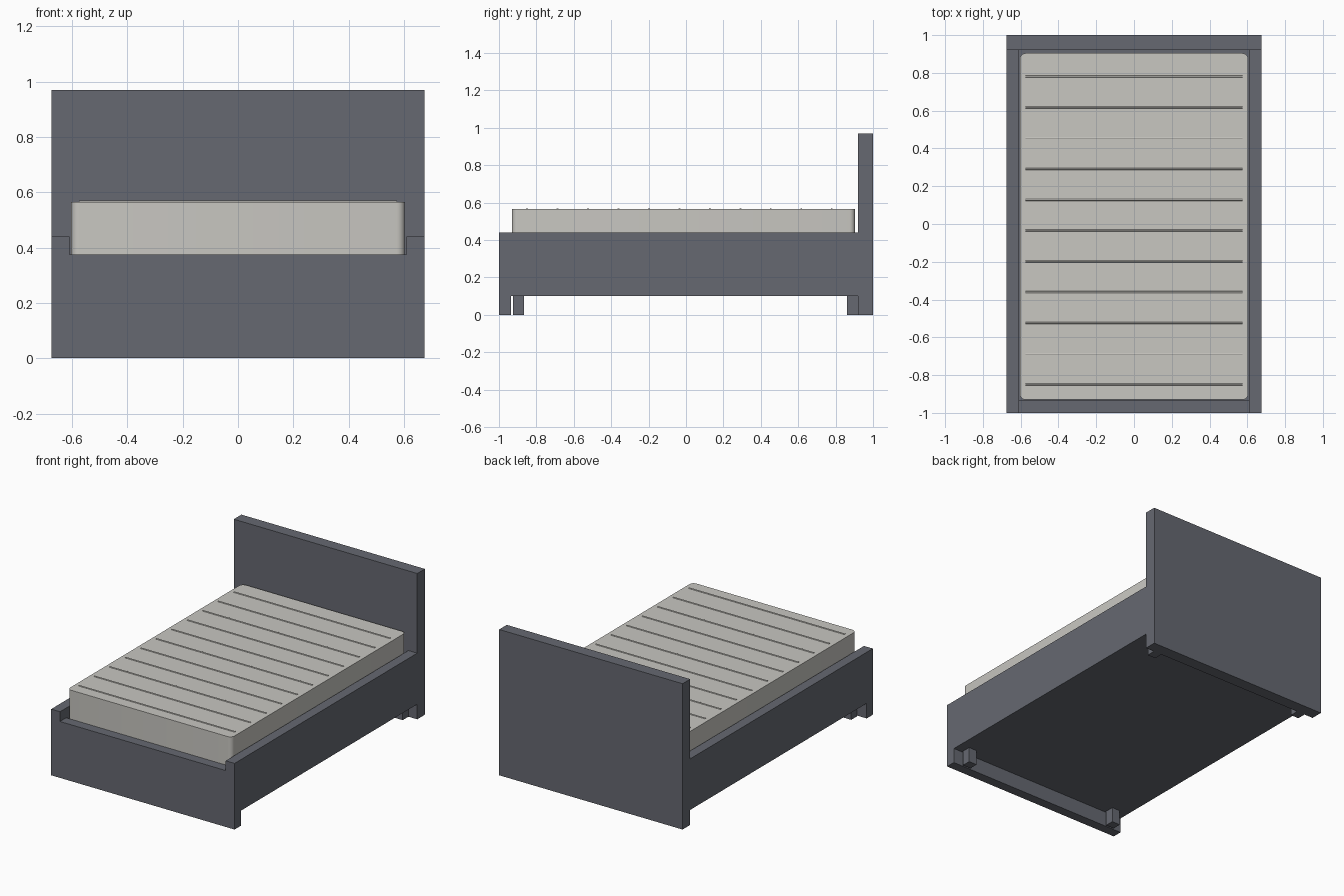
import bpy
import bmesh
import math
from mathutils import Matrix, Vector

cube = bpy.data.objects.get("Cube")
if cube:
    bpy.data.objects.remove(cube, do_unlink=True)


def material(name, rgb):
    mat = bpy.data.materials.new(name)
    mat.use_nodes = True
    colour = (*rgb, 1.0)
    mat.diffuse_color = colour
    mat.node_tree.nodes["Principled BSDF"].inputs["Base Color"].default_value = colour
    return mat


slate = material("slate grey", (0.132, 0.14, 0.165))
linen = material("warm linen", (0.58, 0.57, 0.535))


def finish(name, bm, mat):
    bmesh.ops.recalc_face_normals(bm, faces=bm.faces)
    mesh = bpy.data.meshes.new(name)
    bm.to_mesh(mesh)
    bm.free()
    mesh.materials.append(mat)
    obj = bpy.data.objects.new(name, mesh)
    bpy.context.collection.objects.link(obj)
    return obj


def box(name, low, high, mat):
    low, high = Vector(low), Vector(high)
    bm = bmesh.new()
    bmesh.ops.create_cube(bm, size=1, matrix=Matrix.Translation((low + high) / 2)
                          @ Matrix.Diagonal((*(high - low), 1)))
    return finish(name, bm, mat)


def smooth(obj):
    bpy.ops.object.select_all(action="DESELECT")
    obj.select_set(True)
    bpy.context.view_layer.objects.active = obj
    bpy.ops.object.shade_smooth_by_angle(angle=math.radians(35))


outer, inner = 0.675, 0.61
head_y, foot_y = 0.92, -0.935
bottom, rail_top, foot_top = 0.1, 0.44, 0.375

# Headboard, reaching the floor
box("headboard", (-outer, head_y, 0), (outer, 1, 0.97), slate)

# Footboard: lowered middle, raised ends that meet the rails
half = [(inner, foot_top), (inner, rail_top), (outer, rail_top), (outer, 0)]
profile = half + [(-x, z) for x, z in reversed(half)]
bm = bmesh.new()
face = bm.faces.new([bm.verts.new((x, -1, z)) for x, z in profile])
extruded = bmesh.ops.extrude_face_region(bm, geom=[face])["geom"]
bmesh.ops.translate(bm, vec=(0, foot_y + 1, 0),
                    verts=[v for v in extruded if isinstance(v, bmesh.types.BMVert)])
finish("footboard", bm, slate)

# Side rails and legs
for side, label in ((1, "left"), (-1, "right")):
    xs = sorted((side * inner, side * outer))
    box(f"{label}_rail", (xs[0], foot_y, bottom), (xs[1], head_y, rail_top), slate)
    xs = sorted((side * 0.55, side * inner))
    for end, y in (("front", -0.925), ("back", 0.86)):
        box(f"{label}_{end}_leg", (xs[0], y, 0), (xs[1], y + 0.06, bottom), slate)

# Platform under the mattress
box("platform", (-inner, foot_y, bottom), (inner, head_y, 0.35), slate)

# Mattress with rounded vertical corners
mattress_top = 0.565
bm = bmesh.new()
bmesh.ops.create_cube(bm, size=1, matrix=Matrix.Translation((0, -0.013, 0.4575))
                      @ Matrix.Diagonal((1.208, 1.834, 0.215, 1)))
upright = [e for e in bm.edges if abs(e.verts[0].co.z - e.verts[1].co.z) > 0.1]
bmesh.ops.bevel(bm, geom=upright, offset=0.03, segments=6, profile=0.5, affect="EDGES")
smooth(finish("mattress", bm, linen))

# Thin raised piping across the mattress
bm = bmesh.new()
for i in range(11):
    place = Matrix.Translation((0, -0.85 + i * 0.163, mattress_top))
    bmesh.ops.create_cone(bm, cap_ends=True, segments=12, radius1=0.005, radius2=0.005,
                          depth=1.15, matrix=place @ Matrix.Rotation(math.pi / 2, 4, "Y"))
smooth(finish("mattress_piping", bm, linen))
